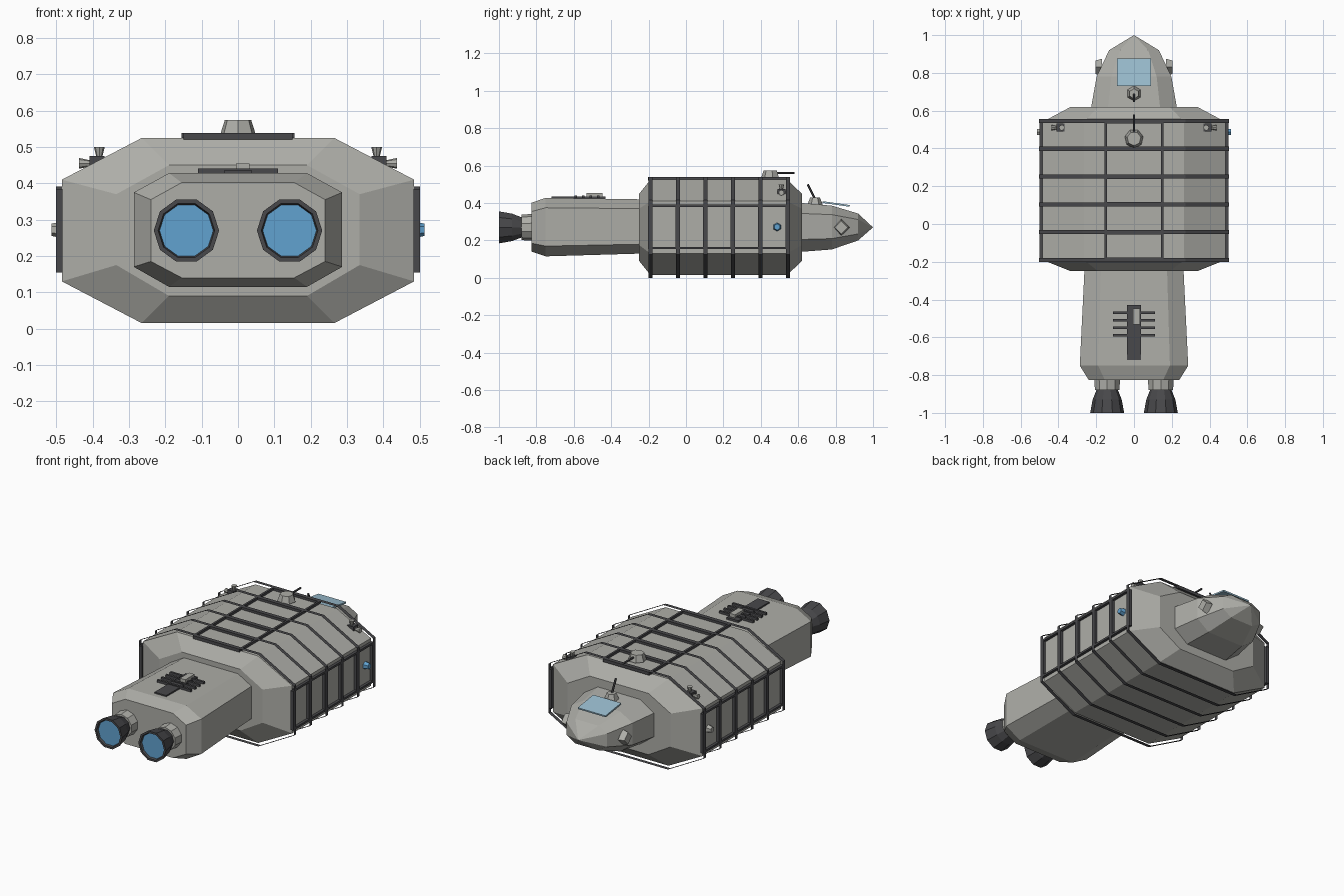
import bpy, bmesh, math
from mathutils import Vector, Matrix

if "Cube" in bpy.data.objects:
    bpy.data.objects.remove(bpy.data.objects["Cube"], do_unlink=True)


def material(name, r, g, b):
    m = bpy.data.materials.new(name)
    m.use_nodes = True
    m.diffuse_color = (r, g, b, 1)
    m.node_tree.nodes["Principled BSDF"].inputs["Base Color"].default_value = (r, g, b, 1)
    return m


GREY = material("hull grey", 0.42, 0.42, 0.39)
DARK = material("dark metal", 0.065, 0.065, 0.07)
BLUE = material("glow blue", 0.12, 0.36, 0.63)
GLASS = material("pale glass", 0.33, 0.52, 0.64)


def finish(name, bm, mat, normals=True):
    if normals:
        bmesh.ops.recalc_face_normals(bm, faces=bm.faces)
    mesh = bpy.data.meshes.new(name)
    bm.to_mesh(mesh)
    bm.free()
    mesh.materials.append(mat)
    obj = bpy.data.objects.new(name, mesh)
    bpy.context.collection.objects.link(obj)
    return obj


def octagon(y, w, wt, z0, z1, s0, s1):
    """Cross-section: half width, flat half width, bottom, top, side bottom, side top."""
    right = [(wt, z0), (w, s0), (w, s1), (wt, z1)]
    ring = right + [(-x, z) for x, z in reversed(right)]
    return [Vector((x, y, z)) for x, z in ring]


def loft(name, rings, mat, caps=True, tip=None):
    bm = bmesh.new()
    loops = [[bm.verts.new(p) for p in ring] for ring in rings]
    for a, b in zip(loops, loops[1:]):
        for i in range(len(a)):
            j = (i + 1) % len(a)
            bm.faces.new((a[i], a[j], b[j], b[i]))
    if caps:
        bm.faces.new(loops[0])
        if tip is None:
            bm.faces.new(loops[-1])
    if tip is not None:
        point = bm.verts.new(tip)
        last = loops[-1]
        for i in range(len(last)):
            bm.faces.new((last[i], last[(i + 1) % len(last)], point))
    return finish(name, bm, mat)


def box(name, centre, size, mat, tilt=0):
    bm = bmesh.new()
    bmesh.ops.create_cube(bm, size=1)
    bm.transform(Matrix.Translation(centre) @ Matrix.Rotation(tilt, 4, "X")
                 @ Matrix.Diagonal((*size, 1)))
    return finish(name, bm, mat)


def cone(name, start, end, r1, r2, mat, sides=8):
    start, end = Vector(start), Vector(end)
    axis = end - start
    bm = bmesh.new()
    bmesh.ops.create_cone(bm, cap_ends=True, segments=sides, radius1=r1, radius2=r2,
                          depth=axis.length)
    bm.transform(Matrix.Translation((start + end) / 2)
                 @ axis.to_track_quat("Z", "Y").to_matrix().to_4x4())
    return finish(name, bm, mat)


# Main cargo hull with chamfered ends
hull = (0.485, 0.265, 0.015, 0.525, 0.13, 0.41)
hull_end = (0.335, 0.19, 0.09, 0.45, 0.175, 0.37)
loft("cargo_hull", [octagon(-0.25, *hull_end), octagon(-0.19, *hull),
                    octagon(0.54, *hull), octagon(0.62, *hull_end)], GREY)

# Open hoops standing just off the hull, with rungs on the top and sides
hoop = (0.503, 0.272, 0, 0.54, 0.125, 0.415)
for i in range(6):
    y = -0.19 + i * 0.147
    loft(f"hoop_{i + 1}", [octagon(y - 0.011, *hoop), octagon(y + 0.011, *hoop)], DARK, caps=False)
    box(f"top_rung_{i + 1}", (0, y, 0.53), (0.3, 0.024, 0.018), DARK)
    for side, s in (("left", 1), ("right", -1)):
        box(f"{side}_rung_{i + 1}", (s * 0.492, y, 0.27), (0.018, 0.024, 0.23), DARK)

# Long rails joining the rungs
for side, s in (("left", 1), ("right", -1)):
    box(f"{side}_top_rail", (s * 0.15, 0.177, 0.53), (0.012, 0.734, 0.018), DARK)
    for level, z in (("lower", 0.16), ("upper", 0.385)):
        box(f"{side}_{level}_rail", (s * 0.492, 0.177, z), (0.018, 0.734, 0.012), DARK)

# Engine section
loft("engine_section", [octagon(-0.825, 0.24, 0.155, 0.14, 0.402, 0.185, 0.355),
                        octagon(-0.75, 0.287, 0.19, 0.115, 0.428, 0.17, 0.375),
                        octagon(-0.24, 0.262, 0.175, 0.13, 0.42, 0.18, 0.37)], GREY)


# Bell nozzles with a recessed glowing disc
def circle(x, y, r, sides=10):
    return [Vector((x + r * math.cos(i * math.tau / sides), y,
                    0.27 + r * math.sin(i * math.tau / sides))) for i in range(sides)]


for side, x in (("left", 0.142), ("right", -0.142)):
    cone(f"{side}_engine_collar", (x, -0.82, 0.27), (x, -0.88, 0.27), 0.072, 0.068, GREY, 10)
    bell = [(-0.875, 0.055), (-0.93, 0.077), (-1, 0.09), (-1, 0.078), (-0.985, 0.074)]
    loft(f"{side}_engine_bell", [circle(x, y, r) for y, r in bell], DARK)
    loft(f"{side}_engine_glow", [circle(x, -0.984, 0.074), circle(x, -0.988, 0.074)], BLUE)

# Radiator on top of the engine section
box("radiator_spine", (0, -0.575, 0.429), (0.076, 0.29, 0.012), DARK)
for i in range(4):
    box(f"radiator_fin_{i + 1}", (0, -0.47 - i * 0.04, 0.434), (0.22, 0.013, 0.014), DARK)
box("radiator_pump", (0.013, -0.49, 0.442), (0.036, 0.085, 0.024), GREY)

# Crew nose
loft("nose", [octagon(0.6, 0.23, 0.14, 0.138, 0.402, 0.205, 0.345),
              octagon(0.78, 0.198, 0.12, 0.152, 0.386, 0.21, 0.338),
              octagon(0.92, 0.132, 0.075, 0.2, 0.344, 0.235, 0.312)],
     GREY, tip=(0, 1, 0.27))
box("windscreen", (0, 0.803, 0.395), (0.18, 0.146, 0.009), GLASS, tilt=-0.14)

# Side pods on the nose
for side, s in (("left", 1), ("right", -1)):
    cone(f"{side}_nose_pod", (s * 0.17, 0.83, 0.27), (s * 0.205, 0.83, 0.27), 0.045, 0.035, GREY, 4)

# Turret on the hull and small mast on the nose
cone("hull_turret", (0, 0.452, 0.535), (0, 0.452, 0.575), 0.05, 0.037, GREY, 7)
cone("hull_turret_barrel", (0, 0.475, 0.56), (0, 0.58, 0.56), 0.006, 0.006, DARK, 6)
cone("nose_turret", (0, 0.69, 0.388), (0, 0.69, 0.43), 0.042, 0.026, GREY, 6)
cone("nose_turret_barrel", (0, 0.69, 0.42), (0, 0.65, 0.5), 0.006, 0.006, DARK, 6)

# Steering thrusters on the shoulders, and side lamps
for side, s, lamp in (("left", 1, BLUE), ("right", -1, GREY)):
    box(f"{side}_thruster_block", (s * 0.388, 0.51, 0.46), (0.042, 0.042, 0.03), DARK)
    cone(f"{side}_thruster_up", (s * 0.382, 0.51, 0.472), (s * 0.382, 0.51, 0.5),
         0.008, 0.015, GREY)
    cone(f"{side}_thruster_out", (s * 0.405, 0.51, 0.455), (s * 0.438, 0.51, 0.455),
         0.008, 0.015, GREY)
    cone(f"{side}_lamp", (s * 0.48, 0.487, 0.272), (s * 0.513, 0.487, 0.272),
         0.024, 0.017, lamp, 6)
